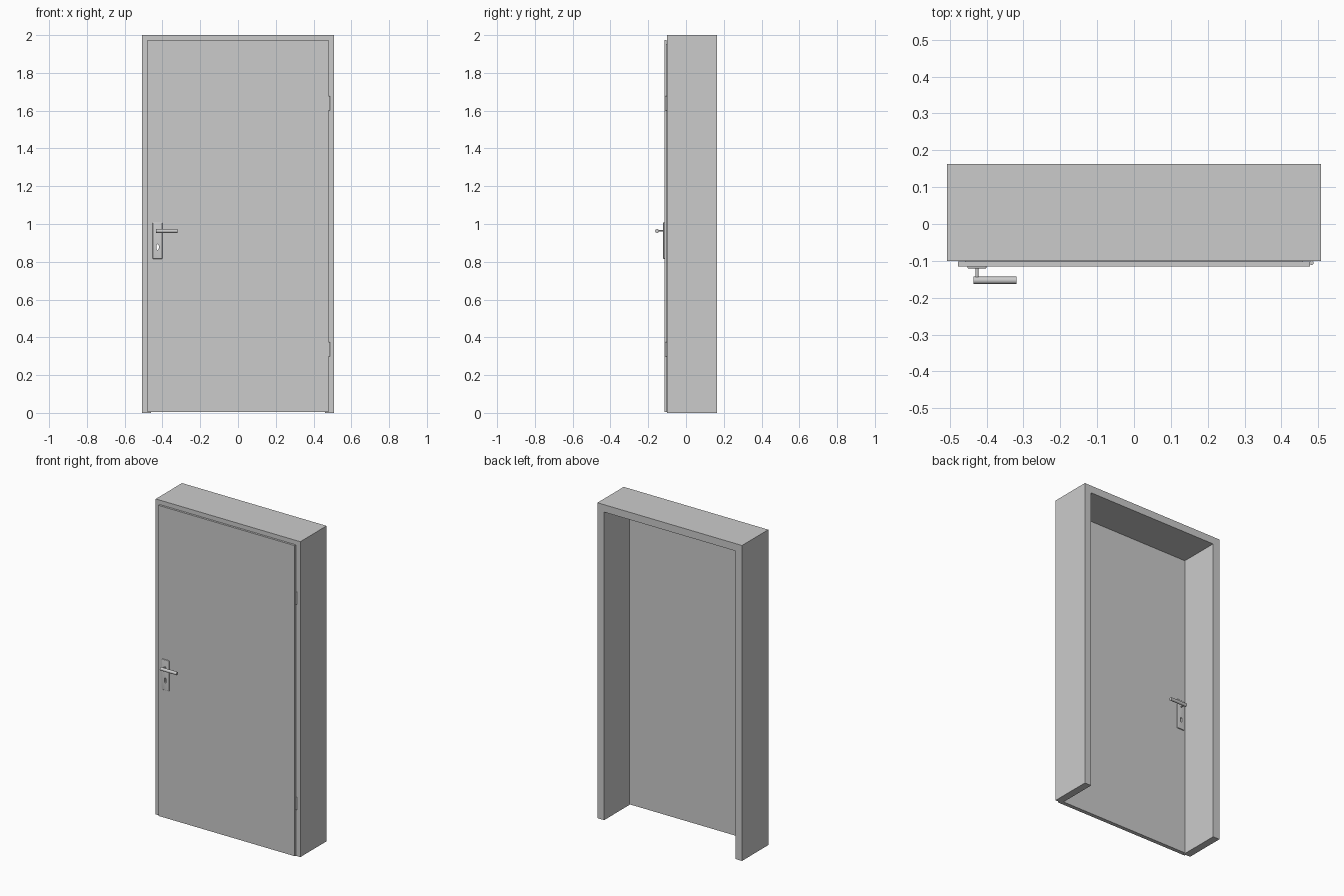
import bpy, bmesh, math
from mathutils import Matrix

if "Cube" in bpy.data.objects:
    bpy.data.objects.remove(bpy.data.objects["Cube"])

HX = -0.426            # shared x of plate, stem and keyhole
FRONT, BACK = -0.115, -0.09   # leaf faces


def finish(bm, name, smooth=False):
    bmesh.ops.recalc_face_normals(bm, faces=bm.faces)
    me = bpy.data.meshes.new(name)
    bm.to_mesh(me)
    bm.free()
    ob = bpy.data.objects.new(name, me)
    bpy.context.collection.objects.link(ob)
    bpy.ops.object.select_all(action='DESELECT')
    ob.select_set(True)
    bpy.context.view_layer.objects.active = ob
    if smooth:
        bpy.ops.object.shade_smooth_by_angle(angle=math.radians(35))
    return ob


def prism(name, pts, y0, y1, smooth=False):
    """Extrude an (x, z) outline from y0 to y1."""
    bm = bmesh.new()
    f = bm.faces.new([bm.verts.new((x, y0, z)) for x, z in pts])
    r = bmesh.ops.extrude_face_region(bm, geom=[f])
    verts = [v for v in r['geom'] if isinstance(v, bmesh.types.BMVert)]
    bmesh.ops.translate(bm, verts=verts, vec=(0, y1 - y0, 0))
    return finish(bm, name, smooth)


def rect(x0, x1, z0, z1):
    return [(x0, z0), (x1, z0), (x1, z1), (x0, z1)]


def rounded(cx, cz, w, h, r, n=6):
    """Rectangle outline with rounded corners."""
    pts = []
    for k, (sx, sz) in enumerate([(1, 1), (-1, 1), (-1, -1), (1, -1)]):
        for i in range(n):
            a = math.pi / 2 * (k + i / (n - 1))
            pts.append((cx + sx * (w / 2 - r) + r * math.cos(a),
                        cz + sz * (h / 2 - r) + r * math.sin(a)))
    return pts


def rod(name, centre, radius, length, axis, bevel=0):
    bm = bmesh.new()
    rot = {'X': Matrix.Rotation(math.pi / 2, 4, 'Y'),
           'Y': Matrix.Rotation(math.pi / 2, 4, 'X'),
           'Z': Matrix.Identity(4)}[axis]
    bmesh.ops.create_cone(bm, cap_ends=True, segments=32, radius1=radius, radius2=radius,
                          depth=length, matrix=Matrix.Translation(centre) @ rot)
    return finish(bm, name, True)


# frame: inverted U extruded through the wall depth
prism("frame", [(-0.507, 0), (-0.46, 0), (-0.46, 1.953), (0.46, 1.953),
                (0.46, 0), (0.507, 0), (0.507, 2), (-0.507, 2)], -0.1, 0.163)

# rebated leaf: overlapping front sheet and the core inside the frame
drilled = [prism("leaf_front", rect(-0.478, 0.478, 0.004, 1.973), FRONT, -0.102),
           prism("leaf_core", rect(-0.459, 0.459, 0.004, 1.952), -0.102, BACK)]

# plate, stem and lever on both faces
for side, face, d in (("front", FRONT, -1), ("back", BACK, 1)):
    plate = prism(side + "_plate", rounded(HX, 0.912, 0.052, 0.193, 0.005),
                  face, face + d * 0.006)
    bm = bmesh.new()
    bm.from_mesh(plate.data)
    rim = [e for e in bm.edges
           if all(abs(v.co.y - face - d * 0.006) < 1e-5 for v in e.verts)]
    bmesh.ops.bevel(bm, geom=rim, offset=0.003, segments=3, profile=0.5, affect='EDGES')
    bm.to_mesh(plate.data)
    bm.free()
    bpy.ops.object.shade_smooth_by_angle(angle=math.radians(35))
    drilled.append(plate)
    rod(side + "_handle_stem", (HX, face + d * 0.021, 0.963), 0.004, 0.034, 'Y')
    rod(side + "_handle_lever", (-0.377, face + d * 0.038, 0.963), 0.01, 0.116, 'X')

# keyhole drilled through leaf and plates
cutter = prism("keyhole_cutter", rounded(HX, 0.878, 0.013, 0.03, 0.0064), -0.2, 0.0)
cutter.hide_render = True
for ob in drilled:
    bpy.context.view_layer.objects.active = ob
    m = ob.modifiers.new("keyhole", 'BOOLEAN')
    m.operation = 'DIFFERENCE'
    m.solver = 'EXACT'
    m.object = cutter
    # keep the cut before any smoothing modifier
    ob.modifiers.move(len(ob.modifiers) - 1, 0)
    bpy.ops.object.modifier_apply(modifier=m.name)
bpy.data.objects.remove(cutter)

# hinge barrels
for label, z in (("upper", 1.639), ("lower", 0.336)):
    rod(label + "_hinge", (0.482, -0.1055, z), 0.0055, 0.077, 'Z')
